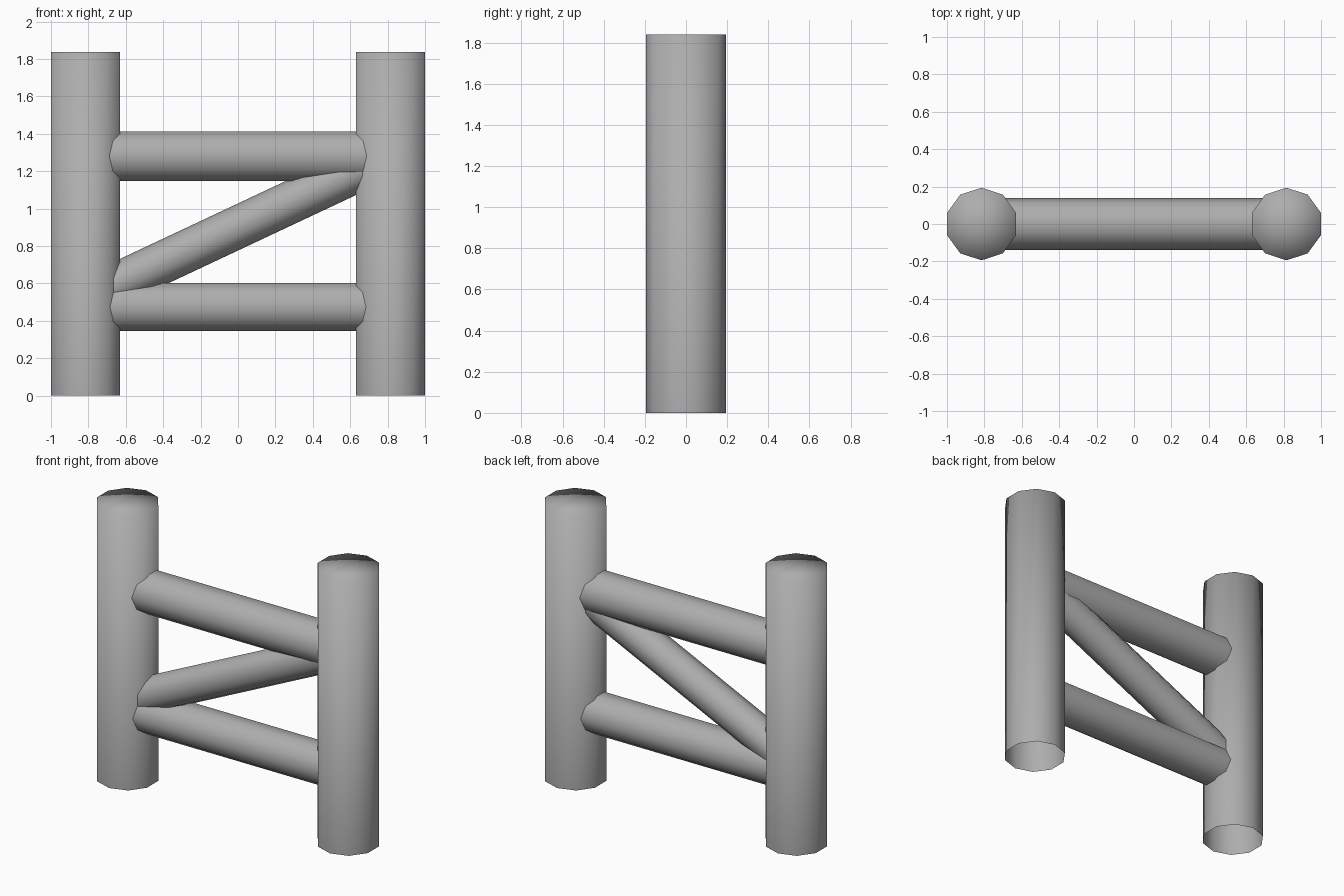
import bpy, bmesh, math
from mathutils import Vector

if "Cube" in bpy.data.objects:
    bpy.data.objects.remove(bpy.data.objects["Cube"])

SIDES = 10

# mid grey paint shared by every part
grey = bpy.data.materials.new("grey")
grey.diffuse_color = (0.42, 0.42, 0.42, 1)
grey.use_nodes = True
grey.node_tree.nodes["Principled BSDF"].inputs["Base Color"].default_value = grey.diffuse_color


def pole(name, start, end, r, capped=False, turn=0):
    """Smooth ten-sided tube between two (x, z) points in the y = 0 plane."""
    p, q = Vector((start[0], 0, start[1])), Vector((end[0], 0, end[1]))
    u, v = (q - p).normalized(), Vector((0, 1, 0))
    w = u.cross(v)
    bm = bmesh.new()
    angles = [2 * math.pi * k / SIDES + math.radians(turn) for k in range(SIDES)]
    offs = [r * (math.cos(a) * v + math.sin(a) * w) for a in angles]
    a = [bm.verts.new(p + o) for o in offs]
    b = [bm.verts.new(q + o) for o in offs]
    centre = bm.verts.new(q) if capped else None
    for k in range(SIDES):
        n = (k + 1) % SIDES
        bm.faces.new((a[k], a[n], b[n], b[k]))
        if capped:
            bm.faces.new((b[k], b[n], centre))
    for f in bm.faces:
        f.smooth = True
    mesh = bpy.data.meshes.new(name)
    bm.to_mesh(mesh)
    bm.free()
    mesh.materials.append(grey)
    obj = bpy.data.objects.new(name, mesh)
    bpy.context.collection.objects.link(obj)
    return obj


# upright posts: closed on top, open underneath
for side, x in (("left", -0.815), ("right", 0.815)):
    pole(side + "_post", (x, 0), (x, 1.838), 0.194, capped=True)

# horizontal rails, ends buried in the posts
pole("upper_rail", (-0.72, 1.281), (0.72, 1.281), 0.139)
pole("lower_rail", (-0.72, 0.474), (0.72, 0.474), 0.134)

# diagonal brace rising to the right, flat side to the front
slope, mid = 0.47, 0.902
pole("diagonal_brace", (-0.74, mid - 0.74 * slope), (0.74, mid + 0.74 * slope), 0.114, turn=18)
